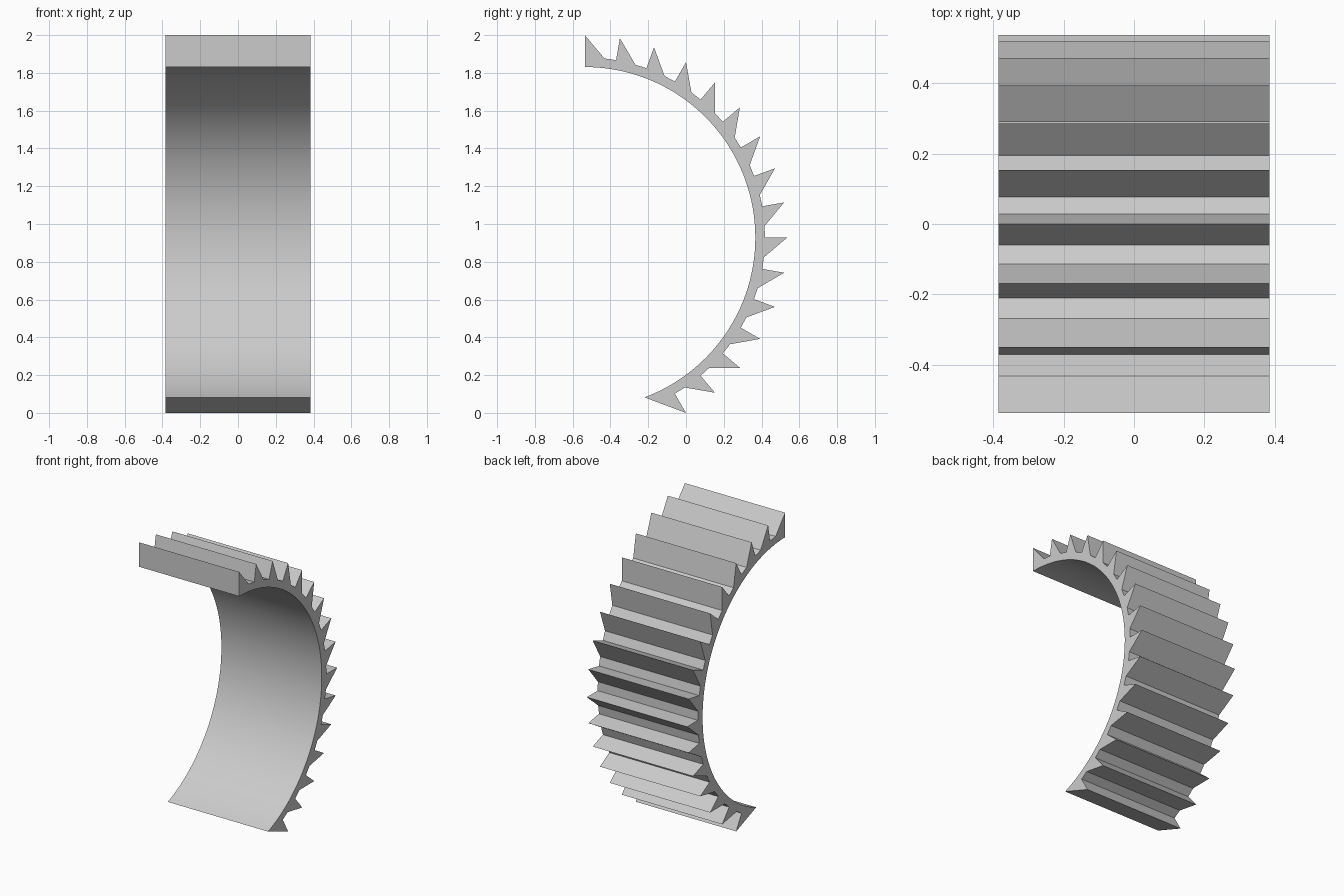
import bpy, bmesh
from math import sin, cos, radians

cube = bpy.data.objects.get("Cube")
if cube:
    bpy.data.objects.remove(cube)

# Main dimensions
HALF_WIDTH = 0.384
CENTRE_Y, CENTRE_Z = -0.536, 0.928
INNER_R, ROOT_R, TIP_R = 0.903, 0.954, 1.072
TEETH, PITCH, SLOPE = 16, 10, 6.3   # count, spacing and flank span in degrees
ARC_END, ARC_STEPS = 159.5, 64


def polar(radius, degrees):
    """Point on the ring's side plane, measured from the top towards the back."""
    a = radians(degrees)
    return (-HALF_WIDTH, CENTRE_Y + radius * sin(a), CENTRE_Z + radius * cos(a))


# Toothed outer edge: upright flank, tip, sloping flank, short root
profile = []
for k in range(TEETH):
    angle = k * PITCH
    if k > 0:
        profile.append(polar(ROOT_R, angle))
    profile.append(polar(TIP_R, angle))
    if k < TEETH - 1:
        profile.append(polar(ROOT_R, angle + SLOPE))

# Smooth inner arc, back up to the start
for i in range(ARC_STEPS + 1):
    profile.append(polar(INNER_R, ARC_END * (1 - i / ARC_STEPS)))

# Extrude the profile across the width
bm = bmesh.new()
side = bm.faces.new([bm.verts.new(p) for p in profile])
extruded = bmesh.ops.extrude_face_region(bm, geom=[side], use_keep_orig=True)
moved = [g for g in extruded["geom"] if isinstance(g, bmesh.types.BMVert)]
bmesh.ops.translate(bm, verts=moved, vec=(2 * HALF_WIDTH, 0, 0))
bmesh.ops.recalc_face_normals(bm, faces=bm.faces)

mesh = bpy.data.meshes.new("toothed_ring_segment")
bm.to_mesh(mesh)
bm.free()
ring = bpy.data.objects.new("toothed_ring_segment", mesh)
bpy.context.collection.objects.link(ring)

# Plain grey material
grey = bpy.data.materials.new("light_grey")
grey.use_nodes = True
colour = (0.6, 0.6, 0.6, 1)
grey.diffuse_color = colour
for node in grey.node_tree.nodes:
    if node.type == "BSDF_PRINCIPLED":
        node.inputs["Base Color"].default_value = colour
mesh.materials.append(grey)

# Smooth the inner arc, keep the teeth crisp
bpy.ops.object.select_all(action="DESELECT")
ring.select_set(True)
bpy.context.view_layer.objects.active = ring
bpy.ops.object.shade_smooth_by_angle(angle=radians(20))
